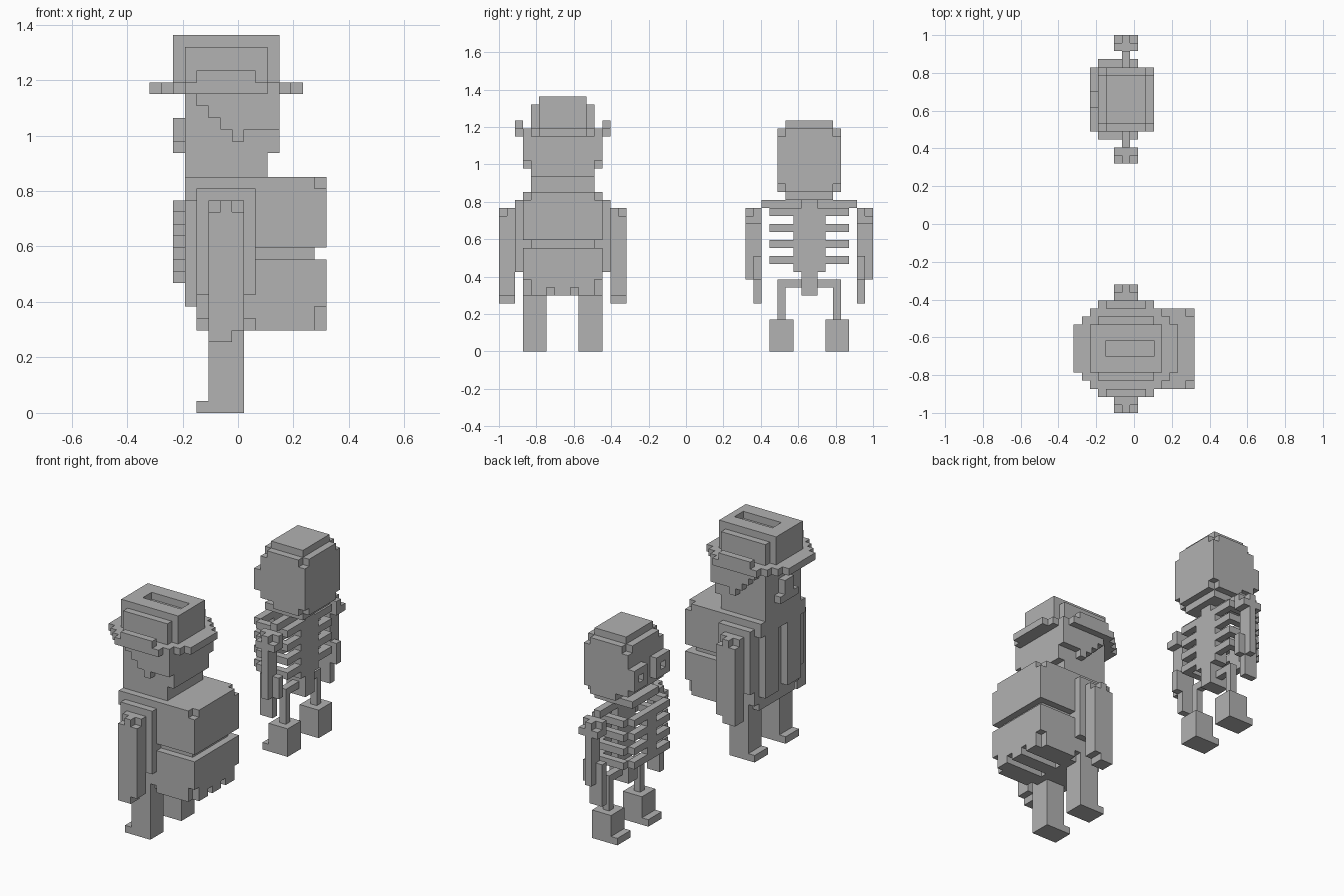
import bpy
import bmesh
from mathutils import Vector

cube = bpy.data.objects.get("Cube")
if cube:
    bpy.data.objects.remove(cube)

UNIT = 2 / 47          # edge of one block
MIDDLE_X = 7.5         # block column on the centre line
EXPLORER, SKELETON = -15.5, 15.5   # centre of each figure along y, in blocks

grey = bpy.data.materials.new("plain_grey")
grey.use_nodes = True
colour = (0.445, 0.445, 0.445, 1)
grey.diffuse_color = colour
grey.node_tree.nodes["Principled BSDF"].inputs["Base Color"].default_value = colour


def block(x, y, z):
    """Set of unit cells filling three ranges."""
    return {(i, j, k) for i in range(*x) for j in range(*y) for k in range(*z)}


def wide(x, half, z):
    """Block centred across the figure."""
    return block(x, (-half, half), z)


def pair(x, y, z):
    """Block and its mirror image across the figure."""
    return block(x, y, z) | block(x, (-y[1], -y[0]), z)


def build(name, cells, centre):
    """Mesh of the exposed faces of a set of cells."""
    bm = bmesh.new()
    corners = {}

    def vert(p):
        key = tuple(p)
        if key not in corners:
            corners[key] = bm.verts.new(((p[0] - MIDDLE_X) * UNIT,
                                         (p[1] + centre) * UNIT, p[2] * UNIT))
        return corners[key]

    for cell in sorted(cells):
        base = Vector(cell)
        for axis in range(3):
            u, v, n = (Vector([float(i == (axis + s) % 3) for i in range(3)])
                       for s in (1, 2, 0))
            for side in (0, 1):
                step = n if side else -n
                if tuple(int(c) for c in base + step) in cells:
                    continue
                o = base + n * side
                quad = [o, o + u, o + u + v, o + v]
                if not side:
                    quad.reverse()
                bm.faces.new([vert(p) for p in quad])
    bmesh.ops.dissolve_limit(bm, angle_limit=0.01, verts=bm.verts, edges=bm.edges)
    mesh = bpy.data.meshes.new(name)
    bm.to_mesh(mesh)
    bm.free()
    mesh.materials.append(grey)
    obj = bpy.data.objects.new(name, mesh)
    bpy.context.collection.objects.link(obj)


# ---------- explorer ----------
legs = pair((5, 8), (2, 5), (0, 7)) | pair((4, 5), (2, 5), (0, 1))
build("explorer_legs", legs, EXPLORER)

# coat with two raised front panels
coat = wide((4, 9), 5, (7, 20)) | wide((4, 9), 6, (10, 19))
coat |= pair((3, 4), (1, 4), (9, 18)) | wide((3, 4), 5, (18, 20))
coat -= pair((4, 5), (4, 5), (7, 8)) | pair((8, 9), (4, 5), (7, 8))
build("explorer_coat", coat, EXPLORER)

# sleeves with rounded shoulder and cuff
arms = pair((5, 8), (6, 8), (6, 18))
arms -= pair((5, 6), (7, 8), (17, 18)) | pair((7, 8), (7, 8), (17, 18))
arms -= pair((7, 8), (6, 8), (6, 7))
build("explorer_arms", arms, EXPLORER)

# backpack with a groove under the lid and a ragged base
pack = wide((9, 15), 5, (7, 20))
pack -= wide((9, 15), 5, (13, 14)) - wide((9, 14), 4, (13, 14))
pack -= pair((14, 15), (4, 5), (19, 20)) | pair((14, 15), (4, 5), (7, 9))
pack -= pair((9, 15), (1, 2), (7, 8))
build("backpack", pack, EXPLORER)

head = wide((3, 10), 4, (20, 27)) | wide((10, 11), 4, (22, 27))
head |= wide((2, 3), 1, (23, 25)) | wide((2, 3), 2, (22, 23))
build("explorer_head", head, EXPLORER)

# stepped side hair
hair = pair((8, 11), (4, 5), (24, 27))
for i in range(4):
    hair |= pair((4 + i, 5 + i), (4, 5), (26 - i, 27))
build("explorer_hair", hair, EXPLORER)

# hat: round brim with curled sides, crown with a crease
hat = set()
for i in range(4):
    hat |= wide((i, 13 - i), 3 + i, (27, 28))
hat |= pair((4, 9), (5, 6), (28, 29))
hat |= wide((3, 10), 4, (28, 31)) | wide((2, 11), 3, (28, 32))
hat -= wide((4, 10), 1, (31, 32))
build("hat", hat, EXPLORER)

# ---------- skeleton ----------
boots = pair((5, 8), (2, 5), (0, 4)) | pair((4, 5), (2, 5), (0, 1))
build("skeleton_boots", boots, SKELETON)

pelvis = wide((6, 7), 4, (8, 9)) | wide((5, 8), 1, (7, 10))
build("pelvis", pelvis, SKELETON)
build("leg_bones", pair((6, 7), (3, 4), (4, 8)), SKELETON)

# spine plate, neck and four open ribs
spine = wide((6, 8), 2, (10, 18)) | wide((5, 8), 1, (18, 19))
build("spine", spine, SKELETON)
ribs = wide((2, 3), 1, (11, 18))
for z in range(11, 18, 2):
    ribs |= wide((7, 8), 5, (z, z + 1)) | wide((2, 3), 4, (z, z + 1))
    ribs |= pair((3, 8), (4, 5), (z, z + 1))
build("ribs", ribs, SKELETON)

# shoulders, arm bones and hands
arms = pair((6, 7), (1, 6), (18, 19)) | pair((5, 8), (6, 8), (16, 18))
arms -= pair((5, 6), (7, 8), (17, 18)) | pair((7, 8), (7, 8), (17, 18))
arms |= pair((6, 7), (6, 8), (9, 16)) | pair((5, 8), (6, 7), (9, 12))
arms |= pair((5, 7), (6, 7), (6, 9))
build("skeleton_arms", arms, SKELETON)

# skull with a mouth slot, jaw and ringed eye sockets
skull = wide((3, 10), 4, (21, 27)) | wide((4, 9), 4, (20, 28))
skull |= wide((3, 10), 3, (20, 28)) | wide((4, 9), 3, (28, 29))
skull |= wide((3, 9), 3, (19, 20)) | pair((2, 3), (1, 4), (22, 25))
skull -= pair((2, 4), (2, 3), (23, 24)) | wide((3, 5), 4, (20, 21))
build("skull", skull, SKELETON)
